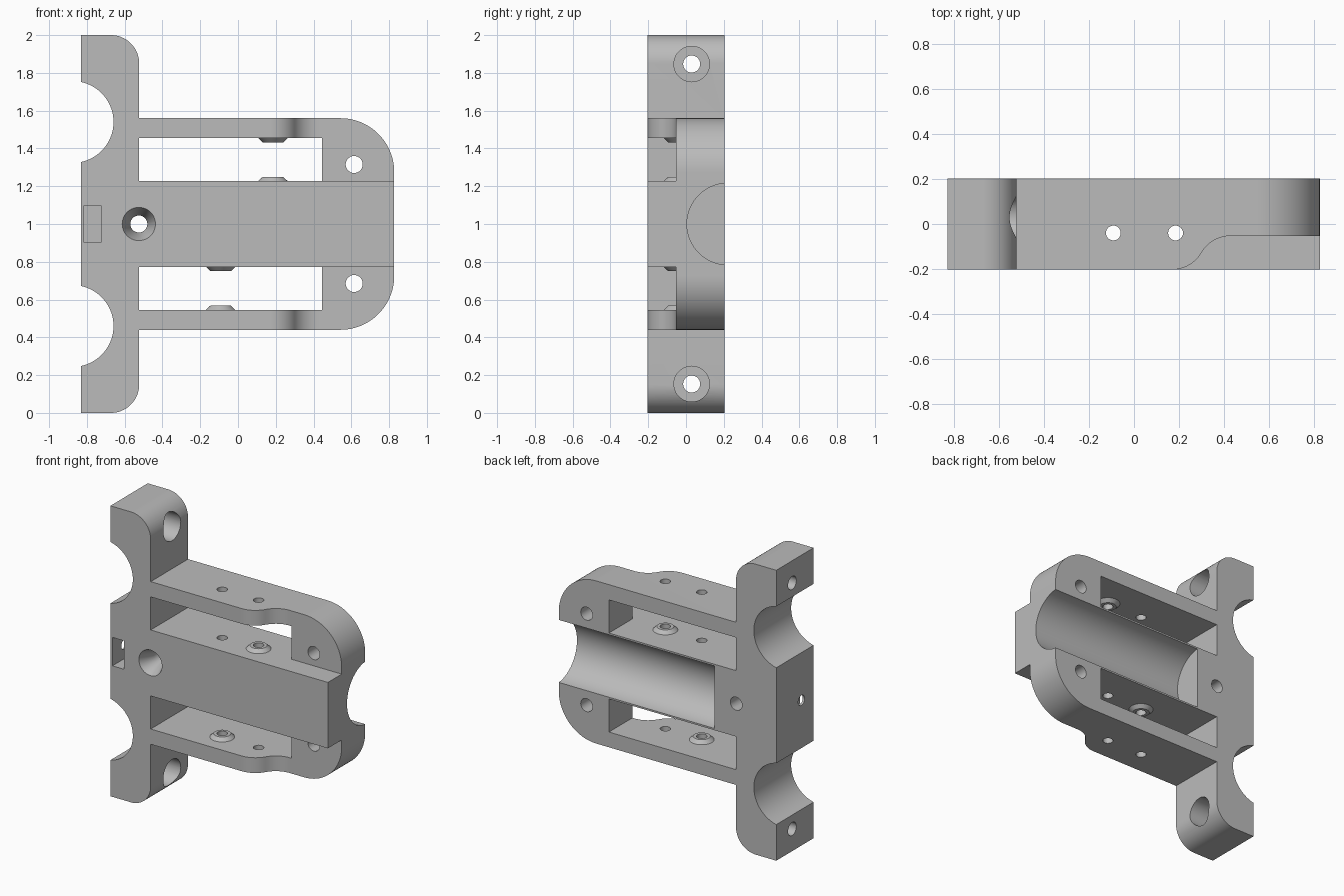
import bpy, bmesh, math
from mathutils import Matrix, Vector

if "Cube" in bpy.data.objects:
    bpy.data.objects.remove(bpy.data.objects["Cube"], do_unlink=True)

mat = bpy.data.materials.new("plain grey")
mat.use_nodes = True
grey = (0.5, 0.5, 0.5, 1)
mat.diffuse_color = grey
mat.node_tree.nodes["Principled BSDF"].inputs["Base Color"].default_value = grey

D = 0.203      # half depth
MID = 1.0      # height of the mirror plane


def make(name, bm):
    bmesh.ops.recalc_face_normals(bm, faces=bm.faces)
    mesh = bpy.data.meshes.new(name)
    bm.to_mesh(mesh)
    bm.free()
    mesh.materials.append(mat)
    ob = bpy.data.objects.new(name, mesh)
    bpy.context.collection.objects.link(ob)
    return ob


def prism(name, pts, place, a, b):
    """Extrude a 2D outline; place(u, v, w) gives the 3D position."""
    bm = bmesh.new()
    face = bm.faces.new([bm.verts.new(place(u, v, a)) for u, v in pts])
    ext = bmesh.ops.extrude_face_region(bm, geom=[face])
    shift = Vector(place(0, 0, b)) - Vector(place(0, 0, a))
    verts = [g for g in ext["geom"] if isinstance(g, bmesh.types.BMVert)]
    bmesh.ops.translate(bm, verts=verts, vec=shift)
    return make(name, bm)


def along_y(u, v, w):
    return (u, w, v)


def along_z(u, v, w):
    return (u, v, w)


def box(name, x0, x1, y0, y1, z0, z1):
    return prism(name, [(x0, z0), (x1, z0), (x1, z1), (x0, z1)], along_y, y0, y1)


def rod(name, start, end, r1, r2=None, seg=48):
    """Cylinder or cone between two points."""
    start, end = Vector(start), Vector(end)
    bm = bmesh.new()
    axis = end - start
    turn = Vector((0, 0, 1)).rotation_difference(axis).to_matrix().to_4x4()
    bmesh.ops.create_cone(bm, cap_ends=True, segments=seg, radius1=r1,
                          radius2=r1 if r2 is None else r2, depth=axis.length,
                          matrix=Matrix.Translation((start + end) / 2) @ turn)
    return make(name, bm)


def arc(cx, cy, r, a0, a1, n=16):
    angles = [math.radians(a0 + (a1 - a0) * i / n) for i in range(n + 1)]
    return [(cx + r * math.cos(a), cy + r * math.sin(a)) for a in angles]


def combine(body, tool, operation="DIFFERENCE"):
    tool.hide_render = True
    mod = body.modifiers.new("combine", "BOOLEAN")
    mod.operation, mod.solver, mod.object = operation, "EXACT", tool
    bpy.context.view_layer.objects.active = body
    bpy.ops.object.modifier_apply(modifier=mod.name)
    bpy.data.objects.remove(tool, do_unlink=True)


# Spine and rounded frame as one outline, mirrored about the middle height
bite = math.degrees(math.acos(0.045 / 0.216))
upper = [(0.827, 1.23)] + arc(0.542, 1.275, 0.285, 0, 90, 24) + [(-0.523, 1.56)]
upper += arc(-0.673, 1.85, 0.15, 0, 90) + [(-0.83, 2.0)]
upper += arc(-0.875, 1.54, 0.216, bite, -bite, 32)
lower = [(x, 2 * MID - z) for x, z in reversed(upper)]
bracket = prism("bracket", upper + lower, along_y, -D, D)

# S-shaped step that thins the front of both arms
step = arc(0.17, -0.053, 0.15, -90, -30, 12) + arc(0.43, -0.203, 0.15, 150, 90, 12)[1:]
step = [(0.17, -0.3)] + step + [(1, -0.053), (1, -0.3)]

for side in (1, -1):
    def z(h):
        return MID + side * h
    combine(bracket, prism("arm_step", step, along_z, z(0.227), z(0.7)))
    combine(bracket, box("window", -0.523, 0.445, -0.4, 0.4, z(0.227), z(0.455)))
    # Tapered bosses facing each other across the window
    bx, by = (0.185 if side > 0 else -0.092), -0.04
    for base, tip in ((0.227, 0.25), (0.455, 0.432)):
        root = base - (tip - base)
        combine(bracket, rod("boss", (bx, by, z(root)), (bx, by, z(tip)), 0.102, 0.054), "UNION")
    # Hole in the arm end
    combine(bracket, rod("arm_hole", (0.615, -0.5, z(0.315)), (0.615, 0.5, z(0.315)), 0.045))
    # Counterbored hole through the spine end
    combine(bracket, rod("spine_hole", (-1, 0.03, z(0.847)), (0, 0.03, z(0.847)), 0.045))
    combine(bracket, rod("counterbore", (-0.7, 0.03, z(0.847)), (0, 0.03, z(0.847)), 0.094))

# Round channel along the back of the centre block
combine(bracket, rod("channel", (-0.36, 0.221, MID), (1, 0.221, MID), 0.216, seg=96))

# Vertical pin holes through arms and centre block
for x in (-0.092, 0.185):
    combine(bracket, rod("pin_hole", (x, -0.04, -0.2), (x, -0.04, 2.2), 0.033))

# Countersunk hole in the spine
combine(bracket, rod("centre_hole", (-0.525, -0.5, MID), (-0.525, 0.5, MID), 0.045))
combine(bracket, rod("countersink", (-0.525, -0.303, MID), (-0.525, -0.103, MID), 0.131, 0.045))

# Nut slot with a side screw hole
combine(bracket, box("nut_slot", -0.815, -0.725, -0.4, 0.03, 0.902, 1.098))
combine(bracket, rod("side_hole", (-1, -0.07, MID), (-0.62, -0.07, MID), 0.035))

bpy.ops.object.select_all(action="DESELECT")
bracket.select_set(True)
bpy.context.view_layer.objects.active = bracket
bpy.ops.object.shade_smooth_by_angle(angle=math.radians(30))
